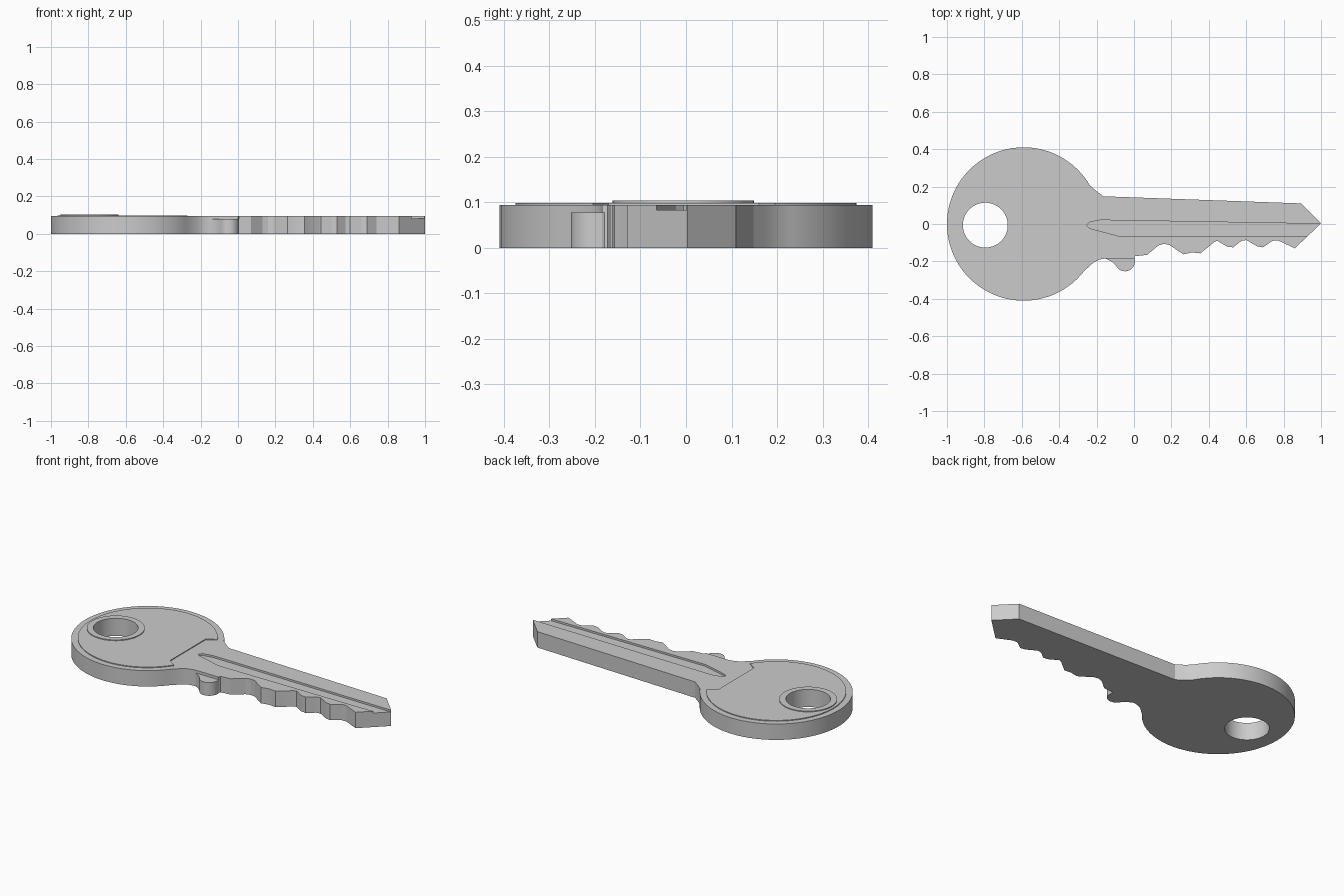
import bpy
import bmesh
from math import cos, sin, radians, atan2

cube = bpy.data.objects.get("Cube")
if cube:
    bpy.data.objects.remove(cube, do_unlink=True)

metal = bpy.data.materials.new("grey metal")
metal.use_nodes = True
COLOUR = (0.6, 0.6, 0.6, 1)
metal.diffuse_color = COLOUR
metal.node_tree.nodes["Principled BSDF"].inputs["Base Color"].default_value = COLOUR

BOW = (-0.59, 0.0)
HOLE = (-0.795, -0.006)
FACE_Z = 0.094


def arc(centre, radius, start, end, steps):
    """Points along an arc, angles in radians."""
    return [(centre[0] + radius * cos(start + (end - start) * i / steps),
             centre[1] + radius * sin(start + (end - start) * i / steps))
            for i in range(steps + 1)]


def circle(centre, radius, steps=64):
    return arc(centre, radius, 0, radians(360), steps)[:-1]


def bow_angle(point):
    return atan2(point[1] - BOW[1], point[0] - BOW[0])


def prism(name, outline, low, high):
    """Upright solid over a flat outline."""
    bm = bmesh.new()
    face = bm.faces.new([bm.verts.new((x, y, low)) for x, y in outline])
    top = bmesh.ops.extrude_face_region(bm, geom=[face])["geom"]
    for v in top:
        if isinstance(v, bmesh.types.BMVert):
            v.co.z = high
    bmesh.ops.recalc_face_normals(bm, faces=bm.faces)
    mesh = bpy.data.meshes.new(name)
    bm.to_mesh(mesh)
    bm.free()
    mesh.materials.append(metal)
    obj = bpy.data.objects.new(name, mesh)
    bpy.context.collection.objects.link(obj)
    return obj


def cut(obj, outline, low, high):
    """Subtract a prism and discard the cutter."""
    cutter = prism("cutter", outline, low, high)
    cutter.hide_render = True
    mod = obj.modifiers.new("cut", "BOOLEAN")
    mod.operation = "DIFFERENCE"
    mod.solver = "EXACT"
    mod.object = cutter
    bpy.context.view_layer.objects.active = obj
    bpy.ops.object.modifier_apply(modifier=mod.name)
    bpy.data.objects.remove(cutter, do_unlink=True)


# Key body: round bow, straight back, pointed tip and toothed edge
upper = [(-0.2, 0.175), (-0.163, 0.148), (0.895, 0.11), (1.0, 0.003)]
teeth = [(0.86, -0.13), (0.77, -0.088), (0.74, -0.09), (0.69, -0.125),
         (0.66, -0.12), (0.6, -0.086), (0.575, -0.09), (0.53, -0.125),
         (0.5, -0.122), (0.445, -0.09), (0.43, -0.096), (0.355, -0.157),
         (0.31, -0.152), (0.265, -0.162), (0.23, -0.14), (0.19, -0.112),
         (0.16, -0.106), (0.13, -0.115), (0.07, -0.165), (0.005, -0.172),
         (0.0, -0.185), (-0.15, -0.184), (-0.185, -0.19), (-0.215, -0.205)]
bow_edge = arc(BOW, 0.41, bow_angle((-0.235, 0.205)),
               radians(360) + bow_angle((-0.265, -0.25)), 72)
body = prism("key_body", bow_edge + teeth[::-1] + upper[::-1], 0, FACE_Z)

# Long groove along the blade, open at the tip
groove = [(-0.255, -0.006), (-0.235, 0.01), (-0.18, 0.021), (1.05, 0.0),
          (1.05, -0.065), (-0.08, -0.065), (-0.24, -0.022)]
cut(body, groove, 0.083, 0.2)

# Shoulder stop: slightly thinner rounded lug beside the blade
lug_edge = [(-0.15, -0.17), (-0.15, -0.185), (-0.12, -0.2)]
lug_edge += arc((-0.048, -0.2), 0.053, radians(205), radians(360), 14)
lug_edge += [(0.005, -0.185), (-0.002, -0.17)]
lug = prism("shoulder_lug", lug_edge, 0, 0.078)

# Raised panel on the bow with a stepped straight edge
notch = [(-0.275, -0.205), (-0.325, -0.17), (-0.325, 0.16), (-0.27, 0.195)]
panel_edge = arc(BOW, 0.375, bow_angle(notch[-1]),
                 radians(360) + bow_angle(notch[0]), 72)
panel = prism("bow_panel", panel_edge + notch[1:3], FACE_Z - 0.004, 0.099)

# Raised rim round the ring hole
rim = prism("hole_rim", circle(HOLE, 0.155), FACE_Z - 0.004, 0.104)

for part in (body, panel, rim):
    cut(part, circle(HOLE, 0.12), -0.1, 0.3)

for part in (body, lug, panel, rim):
    bpy.ops.object.select_all(action="DESELECT")
    part.select_set(True)
    bpy.context.view_layer.objects.active = part
    bpy.ops.object.shade_smooth_by_angle(angle=radians(20))
